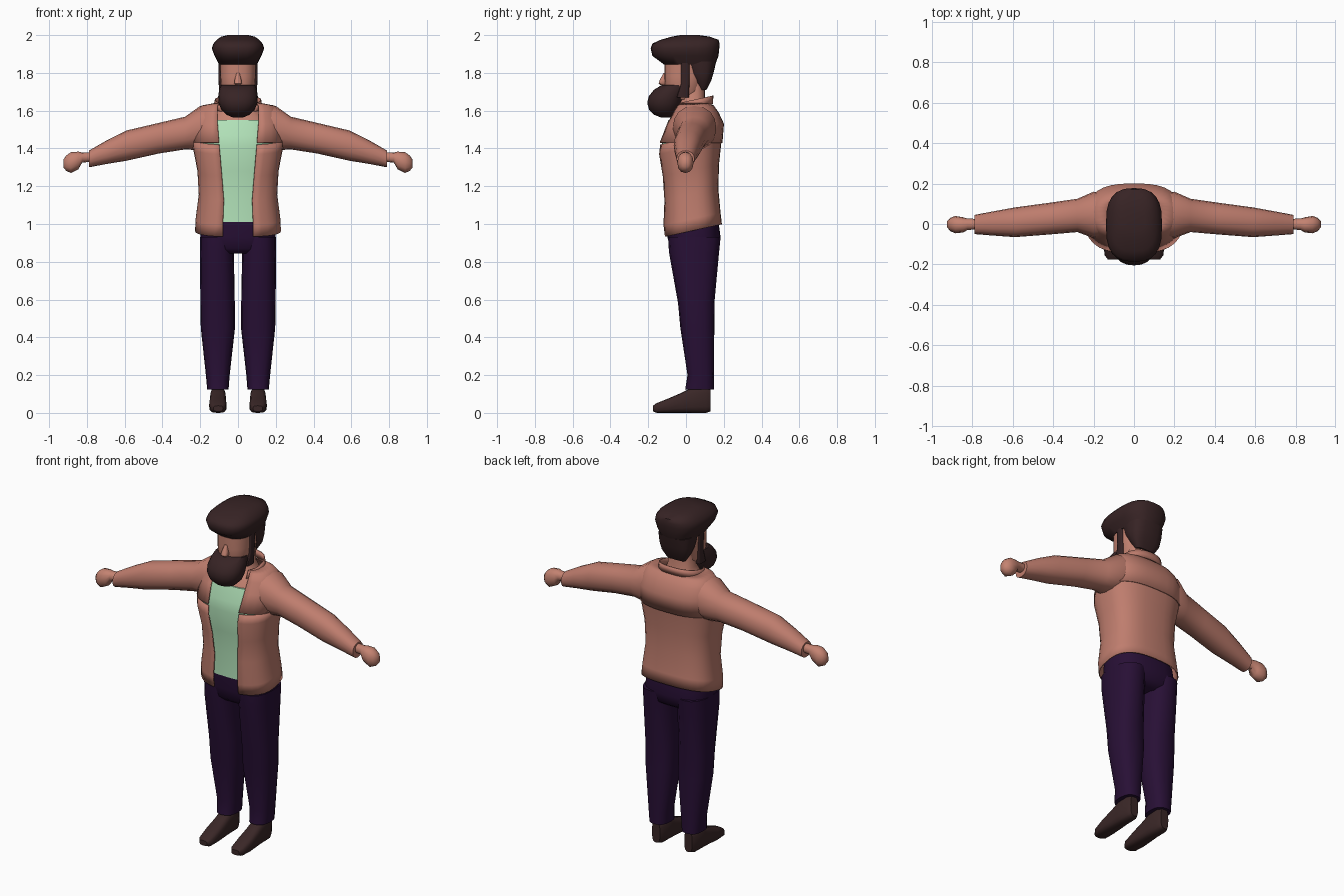
import bpy, bmesh, math


def material(name, rgb):
    m = bpy.data.materials.new(name)
    m.diffuse_color = (*rgb, 1)
    return m


SKIN = material("skin", (0.55, 0.225, 0.165))
JACKET = material("jacket brown", (0.52, 0.205, 0.155))
MINT = material("shirt mint", (0.45, 0.77, 0.49))
PURPLE = material("trouser purple", (0.021, 0.005, 0.036))
HAIR = material("hair brown", (0.038, 0.017, 0.018))
SHOE = material("shoe brown", (0.042, 0.020, 0.020))


def loft(name, mat, rings, axis="z", n=20, p=0.8, gaps=None, tilt=0.0, mirror=False, angle=50):
    """Skin rounded sections. Ring = (position on axis, a0, a1, b0, b1).
    a, b are x, y for axis z; y, z for axis x; x, z for axis y.
    gaps: half width of a front opening for each ring; tilt raises z with y."""
    bm = bmesh.new()
    loops = []
    for i, (h, a0, a1, b0, b1) in enumerate(rings):
        ca, ra, cb, rb = (a0 + a1) / 2, (a1 - a0) / 2, (b0 + b1) / 2, (b1 - b0) / 2
        t0 = math.asin((gaps[i] / ra) ** (1 / p)) if gaps else 0
        count = n + 1 if gaps else n
        loop = []
        for k in range(count):
            t = t0 + (2 * math.pi - 2 * t0) * k / n
            s, c = math.sin(t), math.cos(t)
            a = ca + ra * math.copysign(abs(s) ** p, s)
            b = cb - rb * math.copysign(abs(c) ** p, c)
            co = {"z": (a, b, h + tilt * b), "x": (h, a, b), "y": (a, h, b)}[axis]
            loop.append(bm.verts.new(co))
        loops.append(loop)
    for lo, hi in zip(loops, loops[1:]):
        for k in range(n):
            j = (k + 1) % len(lo)
            bm.faces.new((lo[k], lo[j], hi[j], hi[k]))
    if not gaps:
        bm.faces.new(loops[0][::-1])
        bm.faces.new(loops[-1])
    bmesh.ops.recalc_face_normals(bm, faces=bm.faces)
    me = bpy.data.meshes.new(name)
    bm.to_mesh(me)
    bm.free()
    me.materials.append(mat)
    me.shade_smooth()
    me.set_sharp_from_angle(angle=math.radians(angle))
    ob = bpy.data.objects.new(name, me)
    bpy.context.collection.objects.link(ob)
    if gaps:
        s = ob.modifiers.new("cloth thickness", "SOLIDIFY")
        s.thickness, s.offset = 0.006, 0
    if mirror:
        ob.modifiers.new("mirror", "MIRROR")
    return ob


def sym(h, r, b0, b1):
    return (h, -r, r, b0, b1)


# Open jacket body with a hem that rises to the back
loft("jacket_body", JACKET, [
    sym(0.957, 0.225, -0.112, 0.187), sym(1.02, 0.222, -0.12, 0.18),
    sym(1.15, 0.205, -0.115, 0.168), sym(1.28, 0.212, -0.125, 0.172),
    sym(1.40, 0.235, -0.145, 0.185), sym(1.45, 0.24, -0.14, 0.192)],
    n=28, p=0.75, gaps=[0.08, 0.08, 0.075, 0.085, 0.095, 0.1], tilt=0.22)
loft("jacket_shoulders", JACKET, [
    sym(1.43, 0.24, -0.143, 0.19), sym(1.53, 0.23, -0.105, 0.198),
    sym(1.59, 0.215, -0.072, 0.17), sym(1.625, 0.19, -0.055, 0.145),
    sym(1.637, 0.125, -0.05, 0.125)],
    n=28, p=0.75, gaps=[0.1, 0.108, 0.108, 0.108, 0.1])

# Turned-up collar
loft("jacket_collar", JACKET, [
    sym(1.605, 0.128, -0.065, 0.14), sym(1.648, 0.12, -0.06, 0.142)],
    n=24, p=0.85, gaps=[0.085, 0.09], tilt=0.22)

# Sleeves
loft("sleeve", JACKET, [
    (0.14, -0.06, 0.15, 1.42, 1.625), (0.20, -0.07, 0.16, 1.39, 1.625),
    (0.28, -0.04, 0.125, 1.395, 1.568), (0.42, -0.052, 0.105, 1.373, 1.535),
    (0.59, -0.065, 0.082, 1.335, 1.495), (0.70, -0.057, 0.062, 1.317, 1.44),
    (0.79, -0.05, 0.045, 1.30, 1.388)], axis="x", n=16, p=0.9, mirror=True)

# Fists
loft("hand", SKIN, [
    (0.77, -0.025, 0.025, 1.33, 1.38), (0.825, -0.03, 0.027, 1.325, 1.378),
    (0.845, -0.042, 0.033, 1.29, 1.383), (0.885, -0.046, 0.04, 1.27, 1.38),
    (0.91, -0.035, 0.03, 1.282, 1.362), (0.925, -0.017, 0.014, 1.30, 1.34)],
    axis="x", n=12, p=0.9, mirror=True)

# Shirt inside the jacket
loft("shirt", MINT, [
    sym(1.01, 0.19, -0.105, 0.15), sym(1.15, 0.19, -0.103, 0.15),
    sym(1.28, 0.195, -0.113, 0.155), sym(1.41, 0.21, -0.13, 0.165),
    sym(1.47, 0.21, -0.12, 0.165), sym(1.55, 0.19, -0.093, 0.15)], n=24, p=0.75)

# Neck and upper chest
loft("neck", SKIN, [
    sym(1.53, 0.18, -0.092, 0.14), sym(1.565, 0.15, -0.082, 0.13),
    sym(1.61, 0.105, -0.05, 0.115), sym(1.66, 0.078, -0.03, 0.1),
    sym(1.76, 0.075, -0.03, 0.1)])

# Head and nose
loft("head", SKIN, [
    sym(1.66, 0.065, -0.09, 0.05), sym(1.70, 0.088, -0.112, 0.08),
    sym(1.78, 0.095, -0.115, 0.1), sym(1.90, 0.098, -0.115, 0.12)])
loft("nose", SKIN, [
    sym(1.735, 0.012, -0.135, -0.10), sym(1.745, 0.021, -0.145, -0.10),
    sym(1.765, 0.018, -0.138, -0.10), sym(1.80, 0.008, -0.118, -0.10)], n=10)

# Swept-forward hair with a lower back part
loft("hair_top", HAIR, [
    sym(1.845, 0.1, -0.117, 0.155), sym(1.89, 0.124, -0.178, 0.172),
    sym(1.93, 0.139, -0.187, 0.176), sym(1.955, 0.13, -0.178, 0.178),
    sym(1.975, 0.113, -0.135, 0.172), sym(1.992, 0.088, -0.075, 0.125),
    sym(2.0, 0.055, -0.03, 0.07)], n=24, p=0.72)
loft("hair_back", HAIR, [
    sym(1.71, 0.06, 0.07, 0.108), sym(1.755, 0.088, 0.045, 0.132),
    sym(1.80, 0.1, 0.012, 0.146), sym(1.86, 0.103, -0.02, 0.16)], p=0.7)

# Sideburns and full beard
loft("sideburn", HAIR, [
    (1.67, 0.07, 0.1, -0.05, 0.015), (1.74, 0.08, 0.102, -0.027, 0.018),
    (1.87, 0.08, 0.104, -0.027, 0.02)], n=12, p=0.6, mirror=True)
loft("beard", HAIR, [
    sym(1.565, 0.03, -0.135, -0.08), sym(1.578, 0.06, -0.168, -0.055),
    sym(1.605, 0.088, -0.195, -0.035), sym(1.64, 0.103, -0.205, -0.02),
    sym(1.675, 0.105, -0.198, -0.008), sym(1.71, 0.1, -0.17, 0.012),
    sym(1.735, 0.092, -0.13, 0.012)], p=0.9)

# Trousers: hips and legs
loft("trouser_hips", PURPLE, [
    sym(0.845, 0.15, -0.06, 0.13), sym(0.87, 0.19, -0.085, 0.168),
    sym(0.93, 0.2, -0.098, 0.183), sym(1.012, 0.192, -0.103, 0.172)],
    n=24, p=0.75)
loft("trouser_leg", PURPLE, [
    (0.125, 0.05, 0.163, -0.004, 0.148), (0.20, 0.044, 0.17, 0.008, 0.147),
    (0.45, 0.016, 0.197, -0.03, 0.15), (0.58, 0.017, 0.199, -0.042, 0.15),
    (0.85, 0.022, 0.202, -0.09, 0.175), (0.93, 0.02, 0.201, -0.095, 0.183)],
    n=16, p=0.8, mirror=True)

# Shoes
loft("shoe", SHOE, [
    (-0.175, 0.08, 0.13, 0.008, 0.038), (-0.155, 0.065, 0.145, 0, 0.052),
    (-0.09, 0.06, 0.153, 0, 0.078), (-0.02, 0.062, 0.15, 0, 0.108),
    (0.03, 0.064, 0.148, 0, 0.135), (0.105, 0.066, 0.146, 0, 0.14),
    (0.13, 0.08, 0.132, 0.008, 0.13)], axis="y", n=16, p=0.65, mirror=True)
